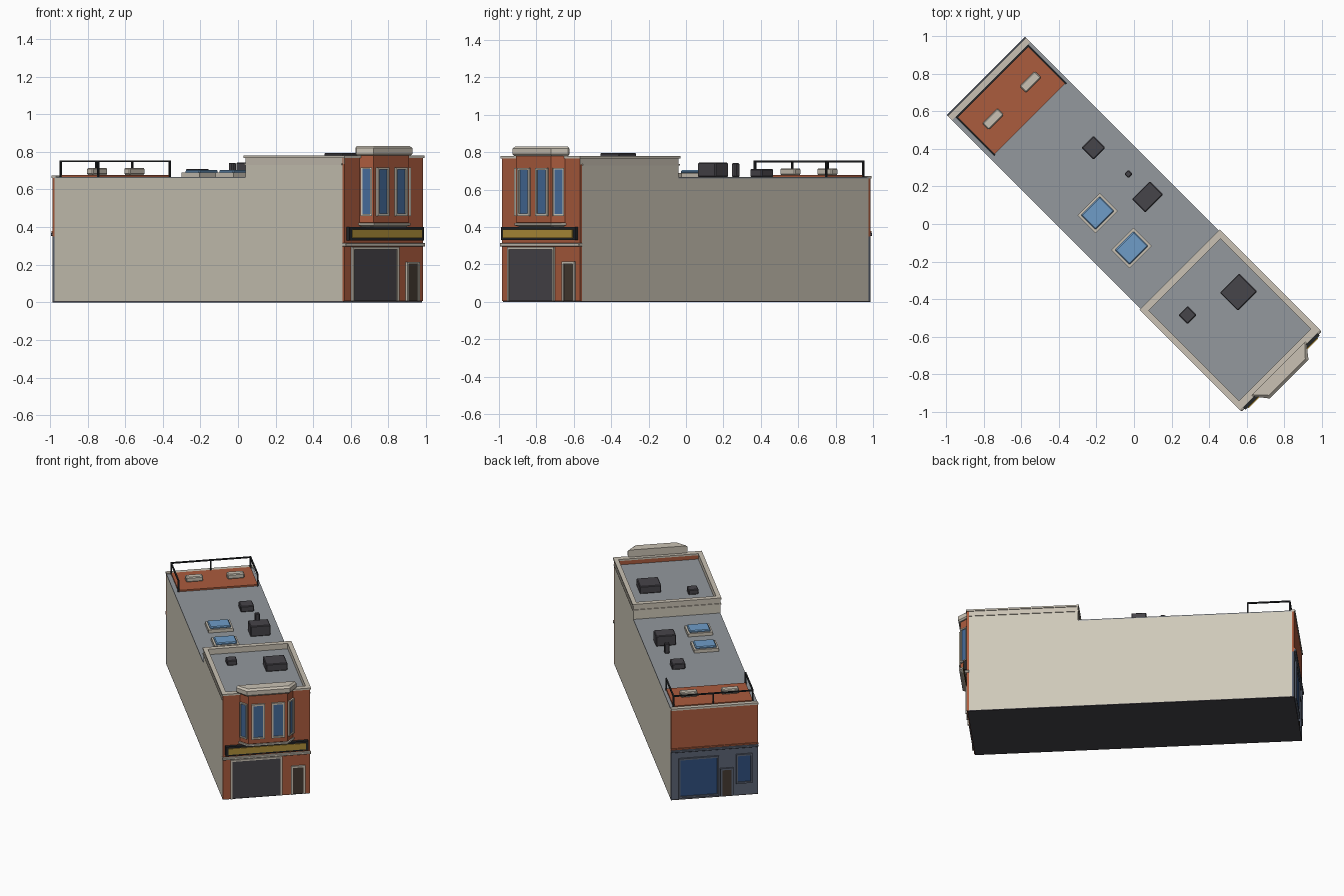
import bpy, bmesh, math
from mathutils import Matrix, Vector

if "Cube" in bpy.data.objects:
    bpy.data.objects.remove(bpy.data.objects["Cube"])

# The building is laid out square (x = width, y = depth, front at -y), then turned 45 degrees
TURN = Matrix.Rotation(math.radians(45), 4, 'Z')


def mat(name, r, g, b):
    m = bpy.data.materials.new(name)
    m.diffuse_color = [(c / 255) ** 2.2 for c in (r, g, b)] + [1]
    m.use_nodes = True
    m.node_tree.nodes["Principled BSDF"].inputs["Base Color"].default_value = m.diffuse_color
    return m


BRICK = mat("brick", 170, 92, 64)
WALL = mat("plaster", 205, 199, 183)
STONE = mat("stone", 200, 192, 178)
ROOF = mat("roof_grey", 146, 151, 156)
DARK = mat("dark_metal", 72, 70, 75)
BLACK = mat("black_metal", 40, 42, 44)
GLASS = mat("glass", 70, 105, 150)
SKY = mat("skylight_glass", 110, 155, 198)
SLATE = mat("slate_paint", 92, 100, 115)
GOLD = mat("gold_panel", 175, 142, 60)
DOOR = mat("door_brown", 70, 60, 52)
BLUE = mat("blue_glass", 50, 80, 125)


def finish(name, bm, m, bevel=0, xf=Matrix()):
    bmesh.ops.recalc_face_normals(bm, faces=bm.faces)
    me = bpy.data.meshes.new(name)
    bm.to_mesh(me)
    bm.free()
    me.materials.append(m)
    ob = bpy.data.objects.new(name, me)
    bpy.context.collection.objects.link(ob)
    ob.matrix_world = TURN @ xf
    if bevel:
        mod = ob.modifiers.new("bevel", 'BEVEL')
        mod.width = bevel
        mod.segments = 1
    return ob


def box(name, x0, x1, y0, y1, z0, z1, m, bevel=0, xf=Matrix()):
    bm = bmesh.new()
    c = Vector((x0 + x1, y0 + y1, z0 + z1)) / 2
    bmesh.ops.create_cube(bm, size=1, matrix=Matrix.Translation(c)
                          @ Matrix.Diagonal((x1 - x0, y1 - y0, z1 - z0, 1)))
    return finish(name, bm, m, bevel, xf)


def cbox(name, x, y, w, d, z0, z1, m, bevel=0):
    return box(name, x - w / 2, x + w / 2, y - d / 2, y + d / 2, z0, z1, m, bevel)


def loft(name, rings, m):
    """Stack of equal-length 3D loops joined by quads and capped."""
    bm = bmesh.new()
    vs = [[bm.verts.new(p) for p in r] for r in rings]
    n = len(vs[0])
    for a, b in zip(vs, vs[1:]):
        for i in range(n):
            bm.faces.new((a[i], a[(i + 1) % n], b[(i + 1) % n], b[i]))
    bm.faces.new(vs[0])
    bm.faces.new(vs[-1])
    return finish(name, bm, m)


def opening(name, x0, x1, z0, z1, frame, fill, xf=Matrix(), t=0.012, sill=True):
    """Frame bars and a recessed panel on the local plane y = 0, facing -y."""
    box(name + "_panel", x0 + t, x1 - t, -0.004, 0.004, z0 + (t if sill else 0), z1 - t, fill, 0, xf)
    for i, (a, b) in enumerate(((x0, x0 + t), (x1 - t, x1))):
        box(f"{name}_jamb_{i}", a, b, -0.012, 0.003, z0, z1, frame, 0, xf)
    box(name + "_head", x0 + t, x1 - t, -0.012, 0.003, z1 - t, z1, frame, 0, xf)
    if sill:
        box(name + "_sill", x0 + t, x1 - t, -0.012, 0.003, z0, z0 + t, frame, 0, xf)


W = 0.295
# Main body: stepped side profile across the width
prof = [(-1.08, 0.006), (1.085, 0.006), (1.085, 0.66), (-0.35, 0.66), (-0.35, 0.735), (-1.08, 0.735)]
loft("main_walls", [[(x, y, z) for y, z in prof] for x in (-W, W)], WALL)
box("base_plate", -W, W, -1.09, 1.1, 0, 0.006, DARK)
box("rear_roof", -W, W, -0.35, 1.085, 0.66, 0.667, ROOF)
box("front_roof", -0.27, 0.27, -1.06, -0.38, 0.735, 0.74, ROOF)

# Front parapet with coping and lower moulding on each side
for tag, o, z0, z1 in (("parapet", 0, 0.735, 0.768), ("coping", 0.006, 0.768, 0.78)):
    for i, s in enumerate((-1, 1)):
        box(f"{tag}_side_{i}", *sorted((s * 0.27, s * (W + o))), -1.095 - o, -0.35 + o, z0, z1, STONE)
    box(tag + "_front", -0.27, 0.27, -1.095 - o, -1.06, z0, z1, STONE if o else BRICK)
    box(tag + "_back", -0.27, 0.27, -0.38, -0.35 + o, z0, z1, STONE)
box("parapet_moulding", -W - 0.005, W + 0.005, -1.08, -0.344, 0.73, 0.741, STONE).hide_render = False
bpy.data.objects.remove(bpy.data.objects["parapet_moulding"])
for i, s in enumerate((-1, 1)):
    box(f"moulding_side_{i}", *sorted((s * 0.29, s * (W + 0.005))), -1.08, -0.345, 0.73, 0.738, STONE)
box("moulding_back", -W, W, -0.355, -0.345, 0.73, 0.738, STONE)

# Street front: brick skin, band, sign, doors
box("front_brick", -W, W, -1.096, -1.08, 0.006, 0.767, BRICK)
box("front_band", -0.3, 0.3, -1.11, -1.08, 0.297, 0.315, STONE, 0.003)
box("sign_frame", -0.28, 0.28, -1.118, -1.09, 0.33, 0.4, BLACK)
box("sign_panel", -0.262, 0.262, -1.124, -1.11, 0.342, 0.386, GOLD)
F = Matrix.Translation((0, -1.096, 0))
opening("garage_door", -0.245, 0.105, 0.006, 0.293, STONE, DARK, F, sill=False)
opening("front_door", 0.165, 0.262, 0.006, 0.215, STONE, DOOR, F, sill=False)


# Bay window: flared base, body and tapered crown
def bay(half, front, y, z):
    return [(-half, -1.085, z), (half, -1.085, z), (half, -1.094, z),
            (front, y, z), (-front, y, z), (-half, -1.094, z)]


loft("bay_body", [bay(0.16, 0.11, -1.13, 0.4), bay(0.183, 0.132, -1.152, 0.425),
                  bay(0.183, 0.132, -1.152, 0.78)], BRICK)
loft("bay_sill", [bay(0.165, 0.115, -1.138, 0.4), bay(0.19, 0.138, -1.16, 0.41),
                  bay(0.19, 0.138, -1.16, 0.422)], STONE)
loft("bay_crown", [bay(0.195, 0.14, -1.158, 0.78), bay(0.203, 0.146, -1.166, 0.79),
                   bay(0.203, 0.146, -1.166, 0.82), bay(0.19, 0.136, -1.152, 0.832)], STONE)
B = Matrix.Translation((0, -1.152, 0))
for i, s in enumerate((-1, 1)):
    opening(f"bay_front_window_{i}", s * 0.068 - 0.045, s * 0.068 + 0.045, 0.46, 0.717, STONE, GLASS, B)
    A = (Matrix.Translation((s * 0.1575, -1.123, 0))
         @ Matrix.Rotation(s * math.atan2(0.058, 0.051), 4, 'Z'))
    opening(f"bay_side_window_{i}", -0.03, 0.03, 0.46, 0.717, STONE, GLASS, A, 0.009)

# Rear front: painted ground floor, brick above, band, coping, openings
box("rear_ground_floor", -W, W, 1.085, 1.1, 0.006, 0.35, SLATE)
box("rear_brick", -W, W, 1.085, 1.1, 0.35, 0.66, BRICK)
box("rear_band", -W, W, 1.09, 1.114, 0.352, 0.37, SLATE, 0.003)
box("rear_band_lip", -W, W, 1.09, 1.107, 0.37, 0.38, BRICK)
box("rear_coping", -W, W, 1.075, 1.106, 0.66, 0.674, STONE)
R = Matrix.Translation((0, 1.1, 0)) @ Matrix.Rotation(math.pi, 4, 'Z')
opening("rear_shop_window", -0.245, 0.028, 0.015, 0.305, SLATE, BLUE, R)
opening("rear_door", 0.038, 0.125, 0.006, 0.21, SLATE, DOOR, R, sill=False)
opening("rear_small_window", 0.145, 0.255, 0.09, 0.305, SLATE, BLUE, R)

# Roof deck with benches and a three-sided railing
box("deck", -0.265, 0.273, 0.787, 1.068, 0.667, 0.678, BRICK)
for i, x in enumerate((-0.135, 0.145)):
    cbox(f"bench_{i}", x, 0.924, 0.115, 0.048, 0.678, 0.714, STONE, 0.006)
T = 0.005
for i, (x, y) in enumerate(((-0.265, 0.787), (-0.265, 1.068), (0.004, 1.068), (0.273, 1.068), (0.273, 0.787))):
    cbox(f"rail_post_{i}", x, y, 2 * T, 2 * T, 0.667, 0.748, BLACK)
box("rail_back", -0.265 - T, 0.273 + T, 1.068 - T, 1.068 + T, 0.746, 0.755, BLACK)
for i, x in enumerate((-0.265, 0.273)):
    box(f"rail_side_{i}", x - T, x + T, 0.787 - T, 1.068 - T, 0.746, 0.755, BLACK)

# Skylights
for i, (x, y) in enumerate(((-0.096, 0.178), (-0.1, -0.081))):
    cbox(f"skylight_curb_{i}", x, y, 0.168, 0.136, 0.667, 0.69, STONE)
    cbox(f"skylight_glass_{i}", x, y, 0.142, 0.11, 0.685, 0.704, SKY, 0.006)

# Rooftop machines and vent
for name, x, y, w, d, z0, z1 in (
        ("rear_vent_box", 0.134, 0.439, 0.09, 0.09, 0.667, 0.71),
        ("vent_pipe", 0.167, 0.209, 0.032, 0.032, 0.667, 0.742),
        ("cooling_unit", 0.153, 0.051, 0.135, 0.1, 0.667, 0.744),
        ("front_cooling_unit", 0.137, -0.649, 0.145, 0.135, 0.74, 0.795),
        ("front_vent_box", -0.141, -0.544, 0.068, 0.068, 0.74, 0.778)):
    cbox(name, x, y, w, d, z0, z1, DARK, 0.005)
